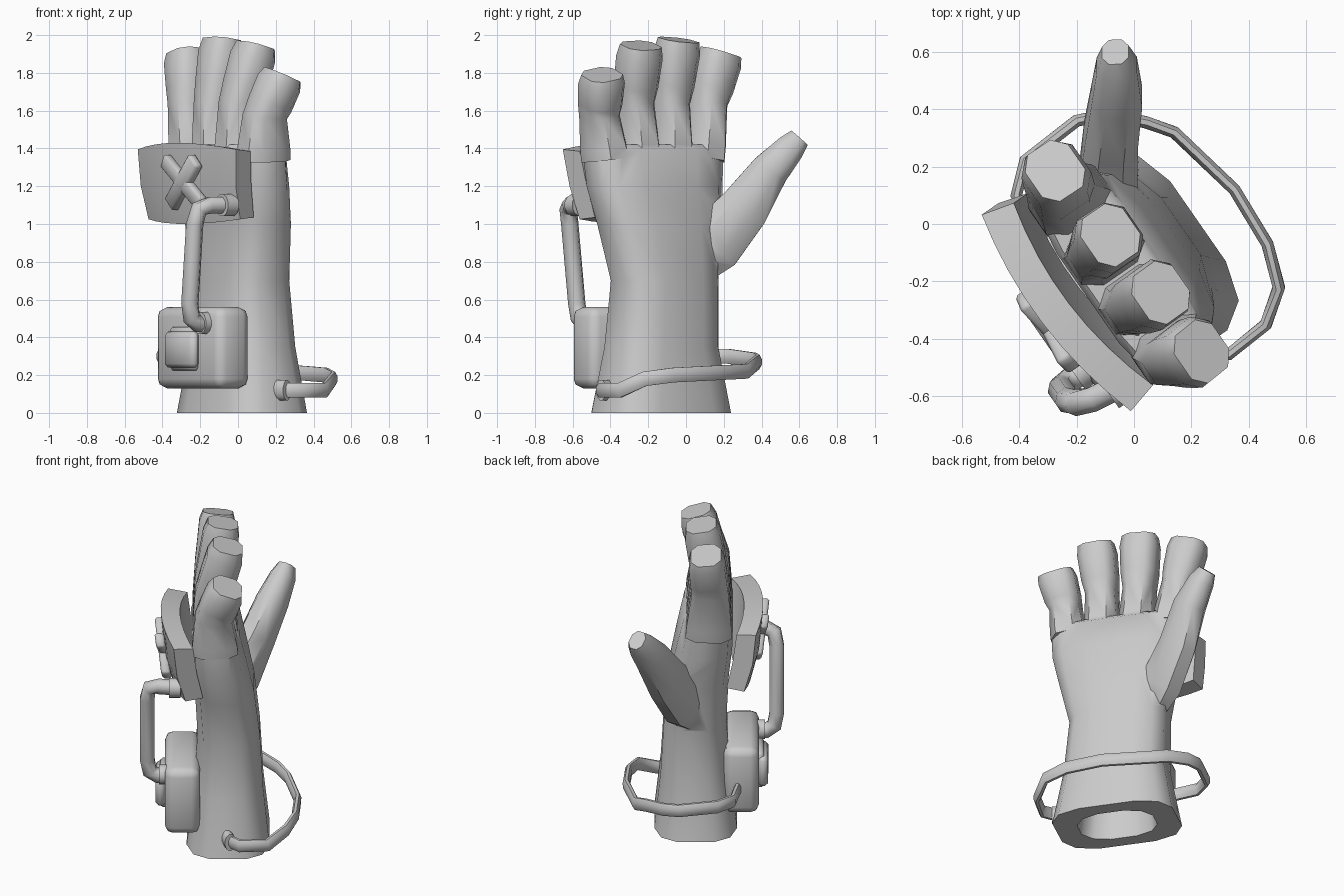
import bpy, bmesh, math
from mathutils import Vector

if "Cube" in bpy.data.objects:
    bpy.data.objects.remove(bpy.data.objects["Cube"])

# Hand frame: a = across the hand (index side +), b = towards palm, z = up
U, N, Z = Vector((-0.57, 0.82, 0)), Vector((0.82, 0.57, 0)), Vector((0, 0, 1))


def P(a, b, z):
    return U * a + N * b + Z * z


def oval(n, e=2.0):
    """Unit superellipse outline."""
    pts = []
    for i in range(n):
        t = 2 * math.pi * (i + 0.5) / n
        c, s = math.cos(t), math.sin(t)
        pts.append((math.copysign(abs(c) ** (2 / e), c), math.copysign(abs(s) ** (2 / e), s)))
    return pts


def finish(name, bm):
    bmesh.ops.recalc_face_normals(bm, faces=bm.faces)
    me = bpy.data.meshes.new(name)
    bm.to_mesh(me)
    bm.free()
    ob = bpy.data.objects.new(name, me)
    bpy.context.collection.objects.link(ob)
    return ob


def loft(name, rings):
    """Skin a list of equal rings and cap both ends."""
    bm = bmesh.new()
    vs = [[bm.verts.new(p) for p in r] for r in rings]
    n = len(vs[0])
    for r, q in zip(vs, vs[1:]):
        for i in range(n):
            j = (i + 1) % n
            bm.faces.new((r[i], r[j], q[j], q[i]))
    bm.faces.new(vs[0])
    bm.faces.new(vs[-1])
    return finish(name, bm)


def sweep(name, path, radii, ref, n=8, e=2.0):
    """Sweep an oval along a path; radii are (side, along ref) per point."""
    rings = []
    for i, p in enumerate(path):
        t = (path[min(i + 1, len(path) - 1)] - path[max(i - 1, 0)]).normalized()
        up = (ref - t * ref.dot(t)).normalized()
        side = t.cross(up)
        rx, ry = radii[i]
        rings.append([p + side * rx * c + up * ry * s for c, s in oval(n, e)])
    return loft(name, rings)


def block(name, centre, half, bevel, spin=0.0, lean=0.0, seg=2):
    """Bevelled box in the hand frame, optionally spun in its face plane and leant."""
    bm = bmesh.new()
    bmesh.ops.create_cube(bm, size=2)
    for v in bm.verts:
        v.co = Vector(v.co[i] * half[i] for i in range(3))
    bmesh.ops.bevel(bm, geom=bm.edges[:], offset=bevel, segments=seg, affect='EDGES', profile=0.5)
    cs, sn = math.cos(spin), math.sin(spin)
    for v in bm.verts:
        a, b, z = v.co
        a, z = a * cs - z * sn, a * sn + z * cs
        v.co = P(centre[0] + a, centre[1] + b + lean * z, centre[2] + z)
    return finish(name, bm)


# Forearm and palm with a hollow cuff: (z, a, b, half width, half thickness, squareness)
rows = [(0.30, -0.12, -0.06, 0.20, 0.14, 2.5), (0, -0.12, -0.06, 0.24, 0.16, 2.5),
        (0, -0.12, -0.058, 0.378, 0.252, 3.4), (0.35, -0.12, -0.056, 0.315, 0.212, 3),
        (0.70, -0.10, -0.055, 0.30, 0.19, 3), (1.0, -0.115, -0.08, 0.36, 0.18, 3),
        (1.2, -0.125, -0.112, 0.40, 0.17, 3), (1.39, -0.12, -0.135, 0.415, 0.148, 3.5),
        (1.42, -0.12, -0.14, 0.40, 0.12, 3.5)]
hand = loft("glove", [[P(a + A * c, b + B * s, z) for c, s in oval(12, e)]
                      for z, a, b, A, B, e in rows])
parts = []

# Four fingers: base a, tip a, tip b, tip z
fingers = {"index_finger": (0.19, 0.31, -0.12, 1.91), "middle_finger": (-0.017, 0.015, -0.09, 1.975),
           "ring_finger": (-0.225, -0.25, -0.06, 1.945), "little_finger": (-0.43, -0.50, -0.06, 1.79)}
for name, (a0, a2, b2, z2) in fingers.items():
    k = 1.64 - (0.07 if z2 < 1.8 else 0)
    base, knuckle, tip = P(a0, -0.135, 1.34), P(a0 * 0.6 + a2 * 0.4, -0.145, k), P(a2, b2, z2)
    path = [base, base.lerp(knuckle, 0.25), knuckle, knuckle.lerp(tip, 0.3),
            knuckle.lerp(tip, 0.8), tip]
    parts.append(sweep(name, path, [(0.107, 0.146), (0.107, 0.142), (0.095, 0.117), (0.11, 0.115),
                                    (0.118, 0.113), (0.108, 0.095)], N, 8, 2.8))

# Thumb, growing out of the index side of the palm
parts.append(sweep("thumb", [Vector(p) for p in (
    (-0.10, 0.02, 0.76), (-0.09, 0.14, 0.89), (-0.08, 0.31, 1.085), (-0.06, 0.445, 1.285),
    (-0.06, 0.555, 1.405), (-0.065, 0.60, 1.455))],
    [(0.12, 0.07), (0.17, 0.11), (0.142, 0.10), (0.108, 0.095), (0.083, 0.075), (0.062, 0.05)],
    Vector((1, 0, 0)), 8, 2.3))

# Fuse fingers and thumb into the glove
bpy.context.view_layer.objects.active = hand
for part in parts:
    mod = hand.modifiers.new("fuse", 'BOOLEAN')
    mod.operation, mod.solver, mod.object = 'UNION', 'EXACT', part
    bpy.ops.object.modifier_apply(modifier=mod.name)
    bpy.data.objects.remove(part)

# Curved plate on the back of the hand
rings = []
for i in range(9):
    s = -1 + i / 4
    top, bot, k = 1.43 - 0.035 * s * s, 1.0 + 0.025 * s * s, 0.06 * s * s - 0.018 * s
    at, ab = -0.1 + 0.43 * s, -0.07 + 0.40 * s
    am = (at + ab) / 2
    f = lambda a: -0.1 + (a + 0.1) * 0.93
    rings.append([P(ab, -0.39 + k, bot), P(am, -0.44 + k, 1.2), P(at, -0.46 + k, top),
                  P(f(at), -0.345 + k, top - 0.01), P(f(am), -0.32 + k, 1.2),
                  P(f(ab), -0.285 + k, bot + 0.01)])
loft("back_plate", rings)

# Crossed bars on the plate
for i, sg in enumerate((1, -1)):
    block(f"cross_bar_{i + 1}", (-0.135, -0.445, 1.22), (0.045, 0.028, 0.185), 0.012,
          sg * math.radians(50), -0.17, 1)

# Wrist box with its button
block("wrist_box", (-0.147, -0.33, 0.345), (0.30, 0.105, 0.215), 0.05)
block("button_base", (-0.14, -0.44, 0.34), (0.115, 0.025, 0.115), 0.015, seg=1)
block("button", (-0.14, -0.46, 0.335), (0.135, 0.03, 0.095), 0.02, seg=1)

# Pipe from plate to box, with collars
pipe = [(-0.44, -0.34, 1.1), (-0.42, -0.47, 1.1), (-0.395, -0.525, 1.08), (-0.375, -0.54, 1.0),
        (-0.33, -0.54, 0.58), (-0.325, -0.525, 0.50), (-0.32, -0.48, 0.47), (-0.32, -0.40, 0.47)]
sweep("pipe", [P(*p) for p in pipe], [(0.047, 0.047)] * len(pipe), U, 8)
for name, a, b, z in (("plate_collar", -0.44, -0.38, 1.1), ("box_collar", -0.32, -0.44, 0.475)):
    sweep(name, [P(a, b + 0.04, z), P(a, b - 0.03, z)], [(0.06, 0.06)] * 2, Z, 12)

# Loose cable looping round the wrist
loop = [(0.22, -0.43, 0.12), (0.33, -0.455, 0.12), (0.46, -0.35, 0.12), (0.505, -0.22, 0.18),
        (0.465, -0.07, 0.20), (0.35, 0.12, 0.21), (0.14, 0.32, 0.22), (0.04, 0.355, 0.25),
        (-0.10, 0.38, 0.27), (-0.20, 0.36, 0.28), (-0.38, 0.22, 0.30), (-0.41, 0.10, 0.30),
        (-0.34, -0.05, 0.30), (-0.26, -0.13, 0.30)]
sweep("wrist_cable", [Vector(p) for p in loop], [(0.023, 0.042)] * len(loop), Z, 8)
sweep("cable_socket", [Vector((0.21, -0.41, 0.12)), Vector((0.26, -0.45, 0.12))],
      [(0.035, 0.055)] * 2, Z, 12)

# Smooth shading with sharp edges kept
for ob in bpy.context.collection.objects:
    ob.select_set(True)
    bpy.context.view_layer.objects.active = ob
bpy.ops.object.shade_smooth_by_angle(angle=math.radians(50))
